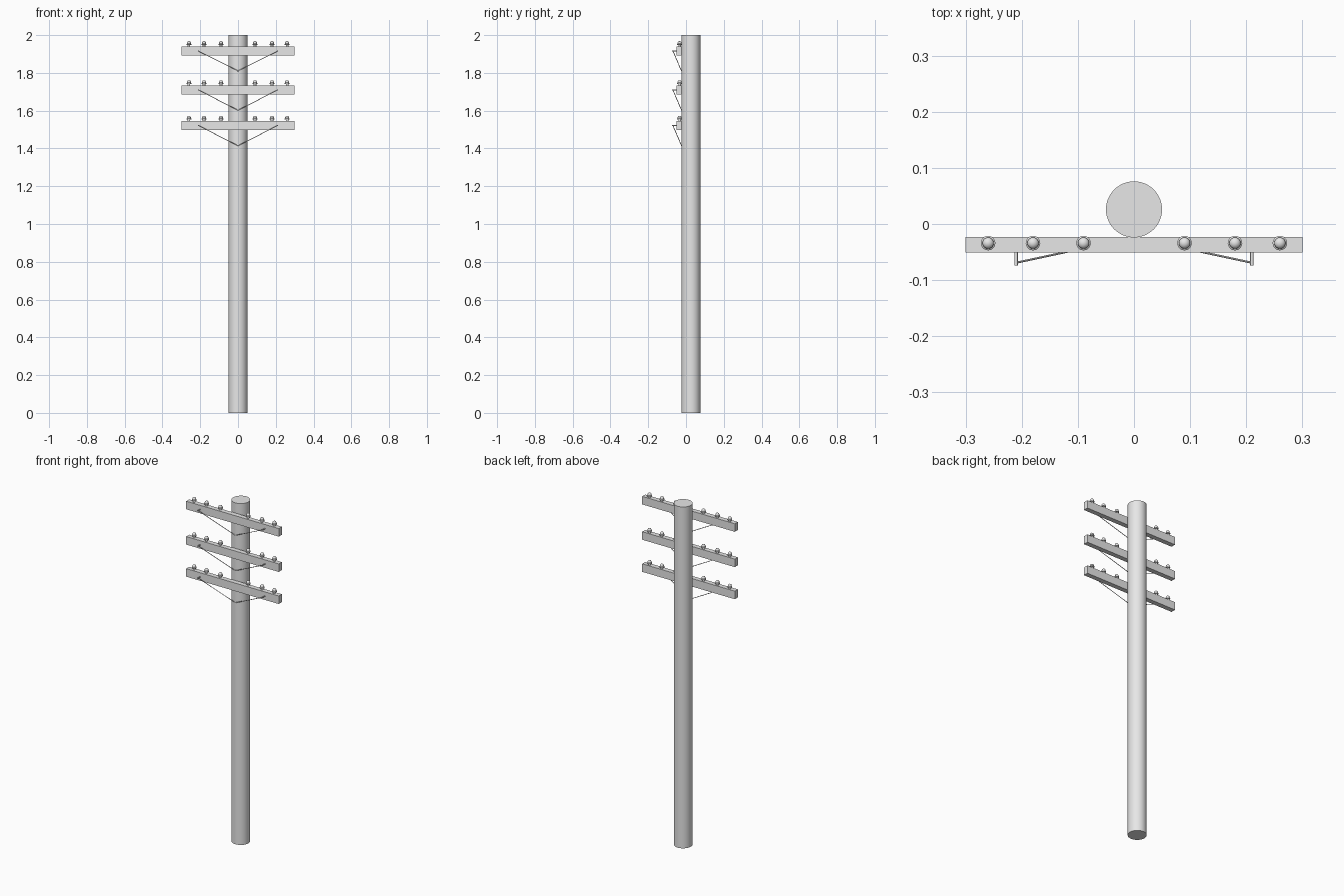
import bpy, bmesh, math
from mathutils import Vector

cube = bpy.data.objects.get("Cube")
if cube:
    bpy.data.objects.remove(cube, do_unlink=True)

grey = bpy.data.materials.new("plain_grey")
grey.use_nodes = True
colour = (0.8, 0.8, 0.8, 1)
grey.diffuse_color = colour
grey.node_tree.nodes["Principled BSDF"].inputs["Base Color"].default_value = colour


def finish(name, bm, smooth=True):
    bmesh.ops.recalc_face_normals(bm, faces=bm.faces)
    mesh = bpy.data.meshes.new(name)
    bm.to_mesh(mesh)
    bm.free()
    mesh.materials.append(grey)
    obj = bpy.data.objects.new(name, mesh)
    bpy.context.collection.objects.link(obj)
    if smooth:
        bpy.ops.object.select_all(action='DESELECT')
        obj.select_set(True)
        bpy.context.view_layer.objects.active = obj
        bpy.ops.object.shade_smooth_by_angle(angle=math.radians(40))
    return obj


def rod(name, start, end, radius, sides):
    start, end = Vector(start), Vector(end)
    axis = end - start
    bm = bmesh.new()
    bmesh.ops.create_cone(bm, cap_ends=True, segments=sides, radius1=radius,
                          radius2=radius, depth=axis.length)
    bm.transform(axis.to_track_quat('Z', 'Y').to_matrix().to_4x4())
    bmesh.ops.translate(bm, verts=bm.verts, vec=(start + end) / 2)
    return finish(name, bm)


def insulator(name, x, y, z):
    # Short stem, flared skirt, rounded cap
    profile = [(0, 0), (0.007, 0), (0.007, 0.008), (0.013, 0.009), (0.013, 0.013),
               (0.010, 0.015), (0.010, 0.021), (0.008, 0.025), (0.004, 0.027), (0, 0.028)]
    bm = bmesh.new()
    verts = [bm.verts.new((r, 0, h)) for r, h in profile]
    edges = [bm.edges.new(pair) for pair in zip(verts, verts[1:])]
    bmesh.ops.spin(bm, geom=verts + edges, cent=(0, 0, 0), axis=(0, 0, 1),
                   angle=math.tau, steps=20)
    bmesh.ops.remove_doubles(bm, verts=bm.verts, dist=0.0001)
    bmesh.ops.translate(bm, verts=bm.verts, vec=(x, y, z))
    return finish(name, bm)


# Upright pole
rod("pole", (0, 0.026, 0), (0, 0.026, 2), 0.05, 48)

for level, top in (("upper", 1.94), ("middle", 1.733), ("lower", 1.545)):
    # Crossarm
    bm = bmesh.new()
    bmesh.ops.create_cube(bm, size=1)
    bmesh.ops.scale(bm, verts=bm.verts, vec=(0.6, 0.028, 0.047))
    bmesh.ops.translate(bm, verts=bm.verts, vec=(0, -0.037, top - 0.0235))
    finish(level + "_crossarm", bm, smooth=False)

    for side, s in (("left", 1), ("right", -1)):
        prefix = level + "_" + side
        for i, x in enumerate((0.09, 0.18, 0.26)):
            insulator(f"{prefix}_insulator_{i + 1}", s * x, -0.034, top)
        # Peg through the arm and the thin brace down to the pole
        rod(prefix + "_peg", (s * 0.21, -0.04, top - 0.024),
            (s * 0.21, -0.074, top - 0.024), 0.003, 12)
        rod(prefix + "_brace", (s * 0.21, -0.069, top - 0.024),
            (0, -0.024, top - 0.13), 0.0018, 8)
